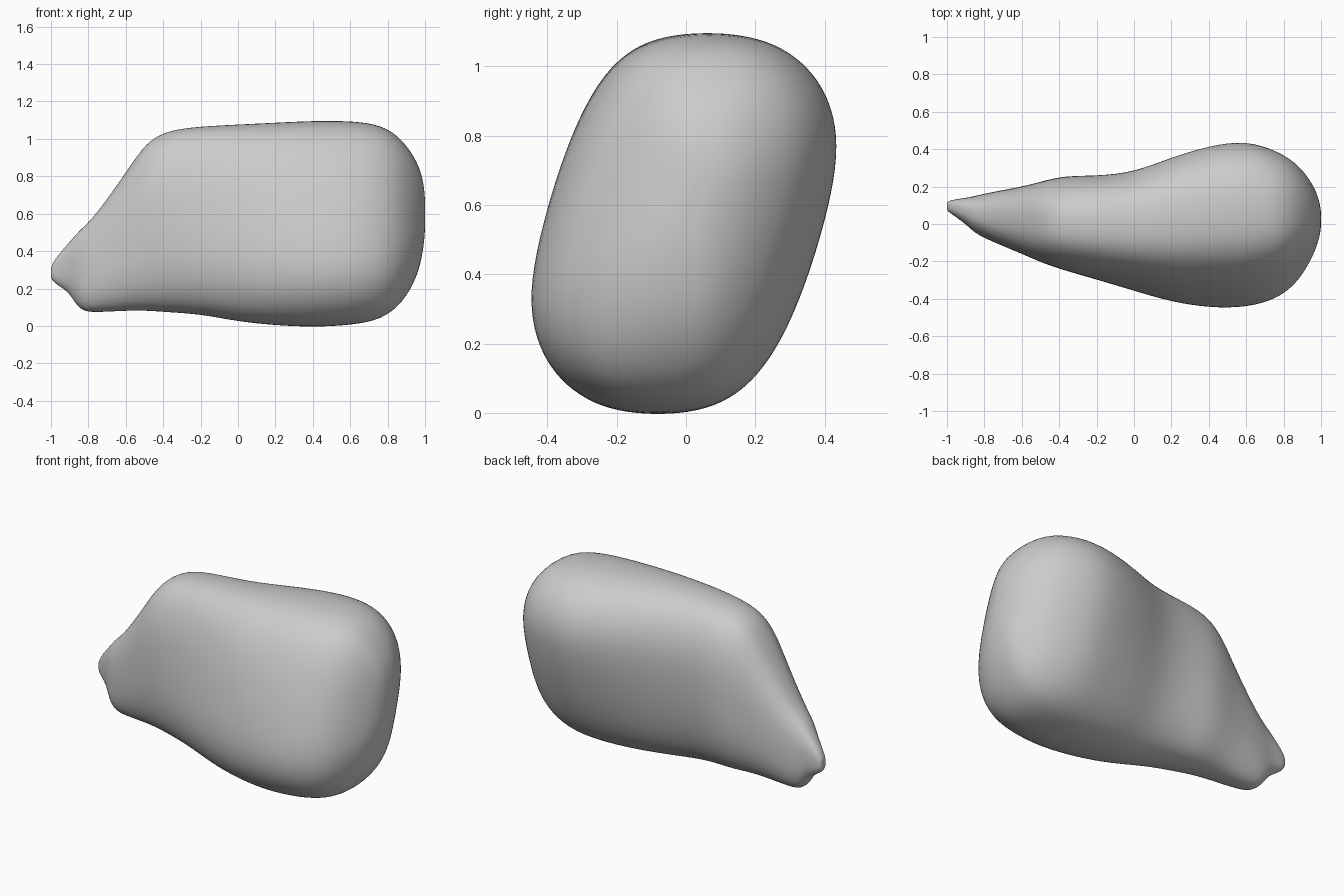
import bpy, bmesh, math

default_cube = bpy.data.objects.get("Cube")
if default_cube:
    bpy.data.objects.remove(default_cube, do_unlink=True)

SIDES = 28        # points around each cross-section
ROUNDNESS = 2.5   # superellipse exponent of the cross-section
LEAN = 0.155      # backward lean of the thick end, relative to half-height

# Stations along the body: x, front and back limits in y, bottom and top in z
stations = [
    (-1.0, .07, .12, .25, .32),
    (-.97, .05, .13, .22, .37),
    (-.9, .0, .14, .18, .45),
    (-.85, -.05, .15, .08, .51),
    (-.77, -.09, .17, .07, .58),
    (-.6, -.16, .2, .08, .82),
    (-.49, -.21, .23, .08, .99),
    (-.37, -.25, .26, .07, 1.05),
    (-.2, -.3, .26, .06, 1.07),
    (0, -.36, .28, .02, 1.08),
    (.2, -.42, .36, 0, 1.09),
    (.4, -.45, .42, -.01, 1.1),
    (.6, -.45, .45, 0, 1.1),
    (.77, -.4, .39, .03, 1.08),
    (.88, -.31, .32, .12, 1.0),
    (.96, -.17, .21, .26, .88),
    (.99, -.08, .13, .4, .78),
    (1.0, -.02, .07, .5, .69),
]


def power(value):
    return math.copysign(abs(value) ** (2 / ROUNDNESS), value)


def section(x, y_min, y_max, z_min, z_max):
    """Rounded outline fitted to the limits, leaning more at the thick end."""
    half_y, half_z = (y_max - y_min) / 2, (z_max - z_min) / 2
    twist = min(max((x + .45) / .9, 0), 1)
    outline = []
    for i in range(SIDES):
        angle = math.tau * i / SIDES
        u, v = power(math.cos(angle)), power(math.sin(angle))
        lean = LEAN * twist * half_z / half_y * math.sin(2 * v)
        outline.append((u + lean, v))
    widest = max(abs(u) for u, v in outline)
    return [(x, (y_min + y_max) / 2 + half_y * u / widest,
             (z_min + z_max) / 2 + half_z * v) for u, v in outline]


# Loft the body through its sections
bm = bmesh.new()
rings = [[bm.verts.new(p) for p in section(*s)] for s in stations]
for a, b in zip(rings, rings[1:]):
    for i in range(SIDES):
        j = (i + 1) % SIDES
        bm.faces.new((a[i], a[j], b[j], b[i]))

# Close both ends with a fan to a centre point
for ring in (rings[0], rings[-1]):
    bmesh.ops.poke(bm, faces=[bm.faces.new(ring)])
bmesh.ops.recalc_face_normals(bm, faces=bm.faces)

mesh = bpy.data.meshes.new("boulder_body")
bm.to_mesh(mesh)
bm.free()
body = bpy.data.objects.new("boulder_body", mesh)
bpy.context.collection.objects.link(body)

# Smooth surface
smoothing = body.modifiers.new("smooth_surface", "SUBSURF")
smoothing.levels = smoothing.render_levels = 2
mesh.polygons.foreach_set("use_smooth", [True] * len(mesh.polygons))

# Plain grey stone
grey = bpy.data.materials.new("light_grey")
grey.use_nodes = True
colour = (.6, .6, .6, 1)
grey.diffuse_color = colour
shader = grey.node_tree.nodes["Principled BSDF"]
shader.inputs["Base Color"].default_value = colour
shader.inputs["Roughness"].default_value = .8
mesh.materials.append(grey)
